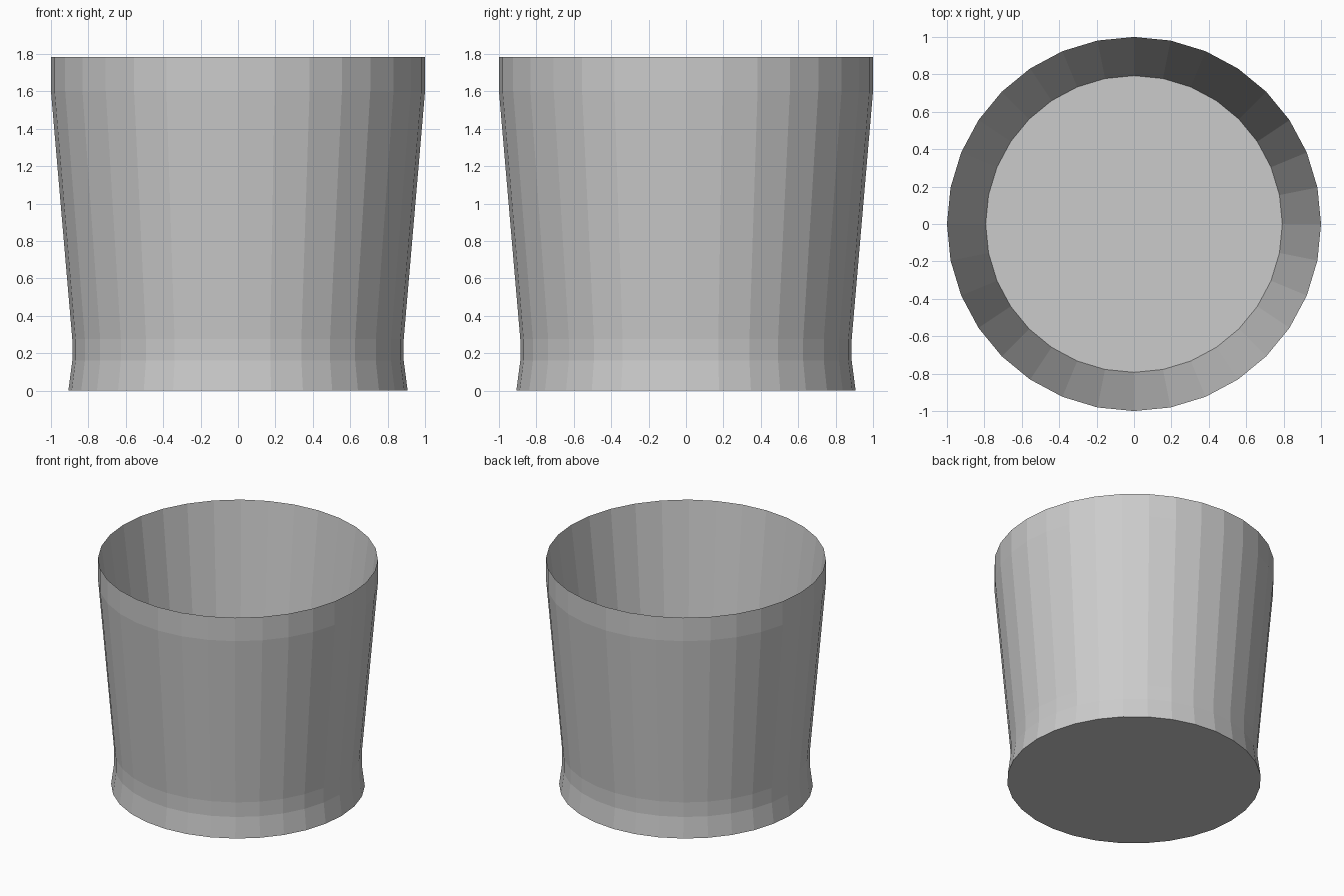
import bpy, bmesh
from math import cos, sin, tau

if "Cube" in bpy.data.objects:
    bpy.data.objects.remove(bpy.data.objects["Cube"])

SIDES = 32

# Profile (radius, height): foot, waist, flared wall, straight band, sharp rim, inner floor
PROFILE = [(0.907, 0.0), (0.886, 0.16), (0.886, 0.275), (1.0, 1.6),
           (1.0, 1.785), (0.793, 0.12)]


def ring(bm, radius, z):
    return [bm.verts.new((radius * cos(tau * i / SIDES), radius * sin(tau * i / SIDES), z))
            for i in range(SIDES)]


bm = bmesh.new()
rings = [ring(bm, r, z) for r, z in PROFILE]

# Walls, outside then inside
for a, b in zip(rings, rings[1:]):
    for i in range(SIDES):
        j = (i + 1) % SIDES
        bm.faces.new((a[i], a[j], b[j], b[i]))

# Underside and inner floor
bm.faces.new(rings[0][::-1])
bm.faces.new(rings[-1])
bmesh.ops.recalc_face_normals(bm, faces=bm.faces)

mesh = bpy.data.meshes.new("cup")
bm.to_mesh(mesh)
bm.free()
cup = bpy.data.objects.new("cup", mesh)
bpy.context.collection.objects.link(cup)
